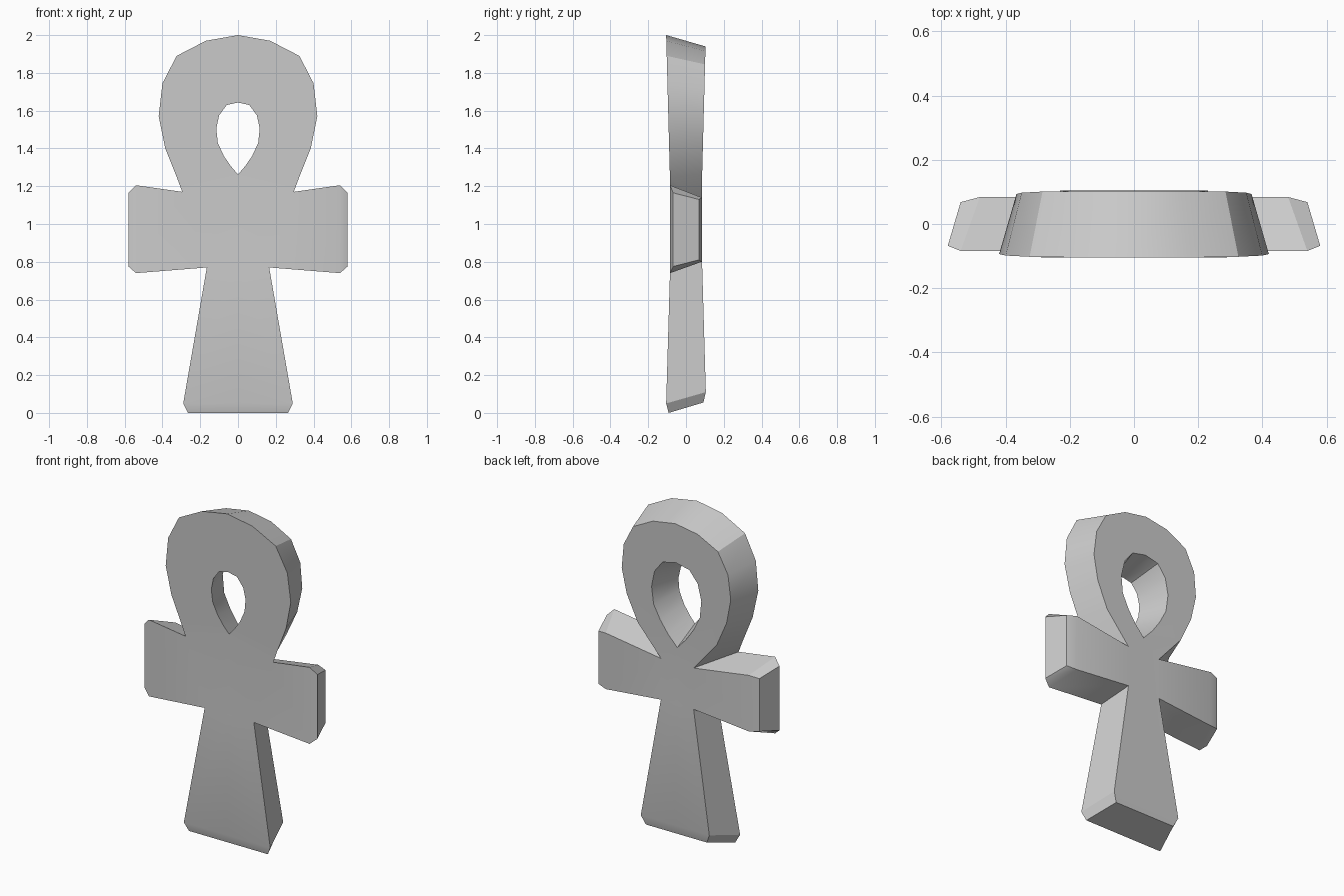
import bpy, bmesh, math

if "Cube" in bpy.data.objects:
    bpy.data.objects.remove(bpy.data.objects["Cube"])

# Right-half outlines (x, z): loop outside, loop hole, arm end + lower notch, foot
FRONT = dict(
    loop=[(0, 2), (.17, 1.97), (.325, 1.89), (.40, 1.745), (.42, 1.57), (.385, 1.40), (.325, 1.25), (.295, 1.17)],
    hole=[(0, 1.643), (.06, 1.63), (.10, 1.575), (.115, 1.505), (.107, 1.43), (.075, 1.36), (.037, 1.305), (0, 1.262)],
    arm=[(.54, 1.205), (.58, 1.165), (.58, .775), (.54, .74), (.165, .77)],
    foot=[(.29, .05), (.265, 0)])
BACK = dict(
    loop=[(0, 1.94), (.15, 1.915), (.285, 1.845), (.35, 1.72), (.366, 1.57), (.335, 1.42), (.265, 1.265), (.11, 1.085)],
    hole=[(0, 1.70), (.09, 1.68), (.145, 1.61), (.167, 1.51), (.155, 1.405), (.112, 1.32), (.06, 1.245), (0, 1.18)],
    arm=[(.48, 1.14), (.54, 1.13), (.54, .81), (.48, .80), (.11, .835)],
    foot=[(.23, .11), (.205, .055)])


def half_depth(z):
    # thinnest at the arms, thicker toward the top and the foot
    return .083 + .022 * max(0, (z - 1.17) / .83, (.8 - z) / .75)


def add_side(bm, o, sign):
    def pt(p, d=None):
        return bm.verts.new((p[0], sign * (d or half_depth(p[1])), p[1]))
    loop = [pt(p) for p in o["loop"]]
    hole = [pt(p) for p in o["hole"]]
    a = [pt(p, .068 if i in (1, 2) else .084) for i, p in enumerate(o["arm"])]
    f = [pt(o["foot"][0], .105), pt(o["foot"][1], .092)]
    c0 = pt((0, o["arm"][4][1]))
    c1 = pt((0, o["foot"][0][1]), .105)
    c2 = pt((0, o["foot"][1][1]), .092)
    # loop band
    for i in range(7):
        bm.faces.new((loop[i], loop[i + 1], hole[i + 1], hole[i]))
    # centre, arm and leg
    for q in ((hole[7], loop[7], a[4], c0), (loop[7], a[0], a[3], a[4]), (a[0], a[1], a[2], a[3]),
              (c0, a[4], f[0], c1), (c1, f[0], f[1], c2)):
        bm.faces.new(q)
    return loop + a + f + [c2], hole


bm = bmesh.new()
front, back = add_side(bm, FRONT, -1), add_side(bm, BACK, 1)
# tapered walls around the outline and inside the hole
for fr, bk in zip(front, back):
    for i in range(len(fr) - 1):
        bm.faces.new((fr[i], fr[i + 1], bk[i + 1], bk[i]))
# left half
bmesh.ops.mirror(bm, geom=bm.verts[:] + bm.edges[:] + bm.faces[:], axis='X', merge_dist=1e-4)
bmesh.ops.remove_doubles(bm, verts=bm.verts[:], dist=1e-4)
bmesh.ops.recalc_face_normals(bm, faces=bm.faces[:])

mesh = bpy.data.meshes.new("looped_cross")
bm.to_mesh(mesh)
bm.free()
obj = bpy.data.objects.new("looped_cross", mesh)
bpy.context.collection.objects.link(obj)
bpy.context.view_layer.objects.active = obj
obj.select_set(True)
bpy.ops.object.shade_smooth_by_angle(angle=math.radians(32))
